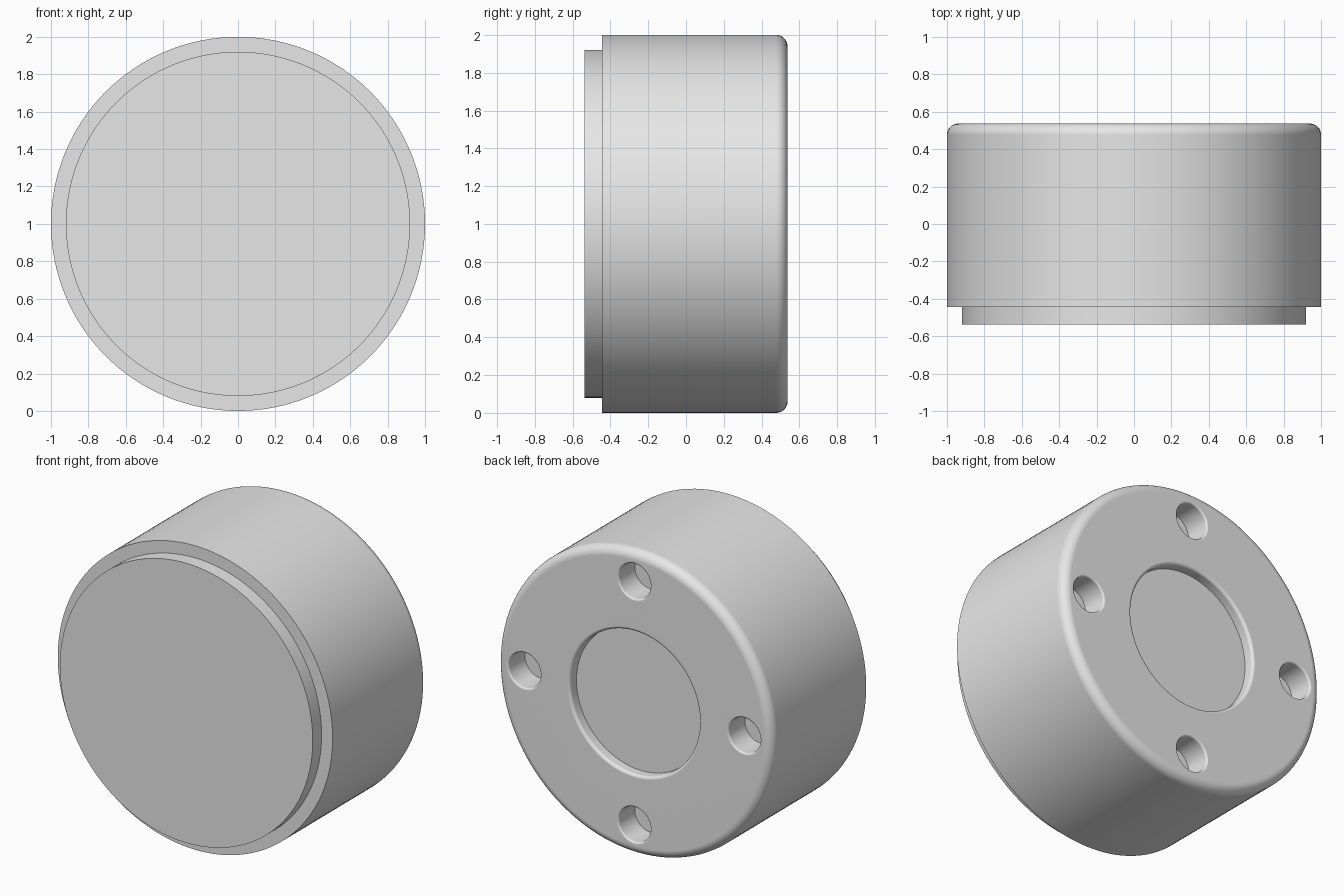
import bpy, bmesh, math

if "Cube" in bpy.data.objects:
    bpy.data.objects.remove(bpy.data.objects["Cube"])

BACK = 0.537      # y of the back face
FRONT = -0.537    # y of the front face

grey = bpy.data.materials.new("grey")
grey.diffuse_color = (0.8, 0.8, 0.8, 1)
grey.use_nodes = True
grey.node_tree.nodes["Principled BSDF"].inputs["Base Color"].default_value = grey.diffuse_color


def arc(cr, cy, rad, a0, a1, n=8):
    """Rounded corner in (radius, y) profile space, angles in degrees."""
    pts = []
    for i in range(n + 1):
        a = math.radians(a0 + (a1 - a0) * i / n)
        pts.append((cr + rad * math.cos(a), cy + rad * math.sin(a)))
    return pts


def lathe(bm, profile, segs, cx=0.0, cz=1.0):
    """Revolve a profile about a y-parallel axis and cap both ends."""
    rings = []
    for r, y in profile:
        rings.append([bm.verts.new((cx + r * math.cos(2 * math.pi * k / segs), y,
                                    cz + r * math.sin(2 * math.pi * k / segs)))
                      for k in range(segs)])
    for a, b in zip(rings, rings[1:]):
        for k in range(segs):
            j = (k + 1) % segs
            bm.faces.new((a[k], a[j], b[j], b[k]))
    bm.faces.new(rings[0])
    bm.faces.new(rings[-1])


def make_object(name, bm):
    bmesh.ops.recalc_face_normals(bm, faces=bm.faces)
    mesh = bpy.data.meshes.new(name)
    bm.to_mesh(mesh)
    bm.free()
    mesh.materials.append(grey)
    ob = bpy.data.objects.new(name, mesh)
    bpy.context.collection.objects.link(ob)
    return ob


# Body: front lip, shoulder, wall, rounded back rim, round recess
edge, soft = 0.06, 0.02
profile = [(0.92, FRONT), (0.92, -0.445), (1.0, -0.445)]
profile += arc(1 - edge, BACK - edge, edge, 0, 90)
profile += arc(0.49, BACK - soft, soft, 90, 180, 6)
profile += [(0.47, BACK - 0.07)]
bm = bmesh.new()
lathe(bm, profile, 128)
body = make_object("round_body", bm)

# Four blind screw holes with softened mouths
hole_r, lip, depth = 0.115, 0.012, 0.17
hole = [(hole_r, BACK - depth)]
hole += arc(hole_r + lip, BACK - lip, lip, 180, 90, 5)
hole += [(hole_r + lip, BACK + 0.1)]
bm = bmesh.new()
for k in range(4):
    a = k * math.pi / 2
    lathe(bm, hole, 48, 0.8 * math.cos(a), 1 + 0.8 * math.sin(a))
cutter = make_object("hole_cutter", bm)
cutter.hide_render = True

# Cut the holes, then shade smooth with sharp edges kept
bpy.context.view_layer.objects.active = body
body.select_set(True)
cut = body.modifiers.new("holes", 'BOOLEAN')
cut.operation = 'DIFFERENCE'
cut.solver = 'EXACT'
cut.object = cutter
bpy.ops.object.modifier_apply(modifier=cut.name)
bpy.data.objects.remove(cutter)
bpy.ops.object.shade_smooth_by_angle(angle=math.radians(30))
flat = body.modifiers.new("clean_normals", 'WEIGHTED_NORMAL')
flat.keep_sharp = True
